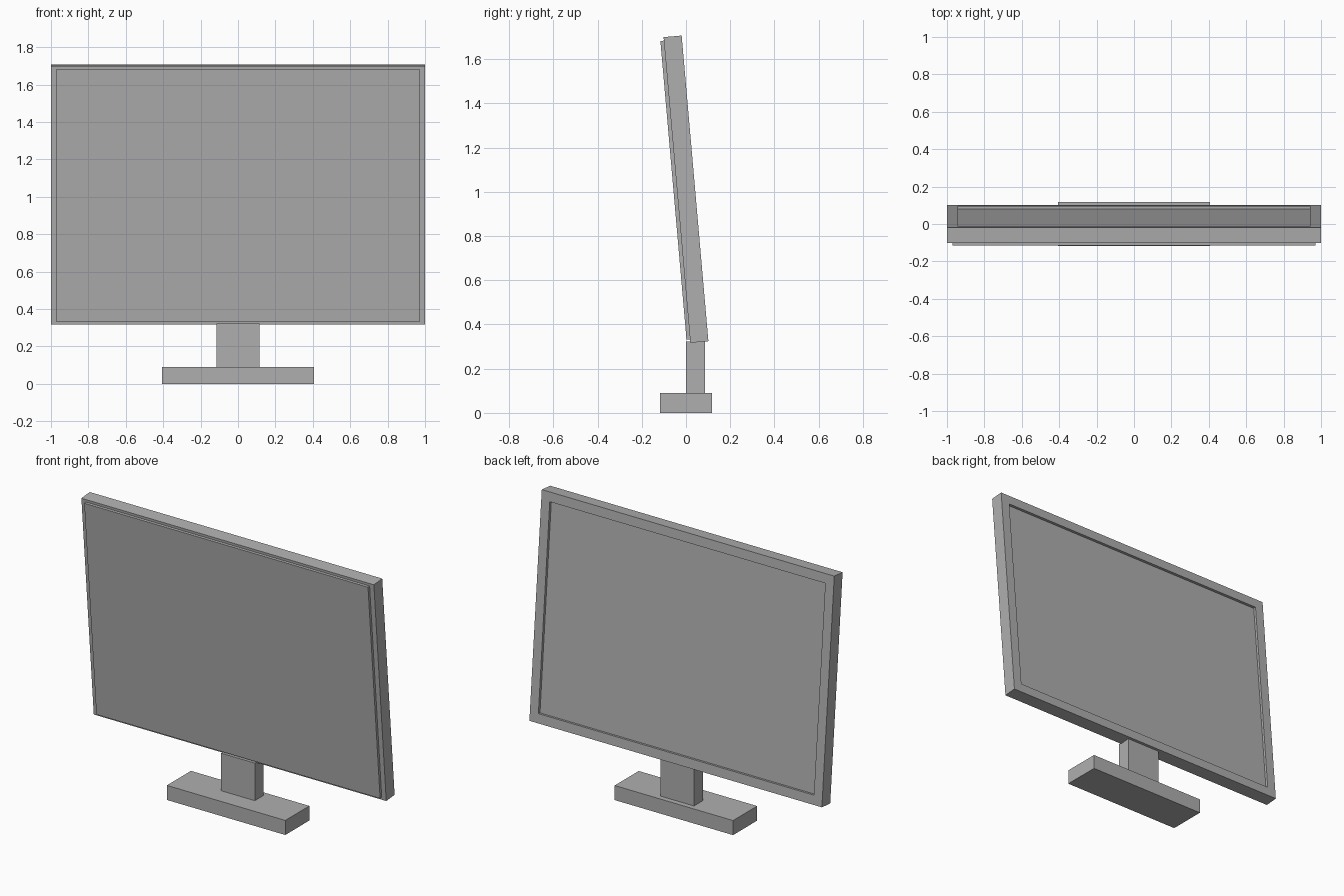
import bpy
import bmesh
import math
from mathutils import Matrix, Vector

cube = bpy.data.objects.get("Cube")
if cube:
    bpy.data.objects.remove(cube, do_unlink=True)

GREY = (0.43, 0.43, 0.43, 1)
mat = bpy.data.materials.new("plain grey")
mat.use_nodes = True
mat.diffuse_color = GREY
mat.node_tree.nodes["Principled BSDF"].inputs["Base Color"].default_value = GREY

# Panel size, lean and centre
WIDTH, DEPTH, HEIGHT = 2.0, 0.082, 1.388
LEAN = Matrix.Translation((0, 0, 1.012)) @ Matrix.Rotation(math.radians(5), 4, "X")


def box(name, size, center, matrix=Matrix(), recess=None):
    """Box with an optional (margin, depth) recess in its back face."""
    bm = bmesh.new()
    bmesh.ops.create_cube(bm, size=1)
    bmesh.ops.scale(bm, vec=size, verts=bm.verts)
    bmesh.ops.translate(bm, vec=center, verts=bm.verts)
    if recess:
        margin, depth = recess
        bm.normal_update()
        back = max(bm.faces, key=lambda f: f.normal.y)
        bmesh.ops.inset_region(bm, faces=[back], thickness=margin)
        # Second ring with no width becomes the recess wall
        wall = bmesh.ops.extrude_discrete_faces(bm, faces=[back])["faces"]
        bmesh.ops.translate(bm, vec=Vector((0, -depth, 0)), verts=wall[0].verts)
    mesh = bpy.data.meshes.new(name)
    bm.to_mesh(mesh)
    bm.free()
    mesh.materials.append(mat)
    obj = bpy.data.objects.new(name, mesh)
    obj.matrix_world = matrix
    bpy.context.collection.objects.link(obj)
    return obj


# Stand
box("base", (0.81, 0.235, 0.09), (0, 0.001, 0.045))
box("neck", (0.23, 0.086, 0.232), (0, 0.043, 0.206))

# Leaning panel with recessed back, and the raised screen plate on its front
box("display_housing", (WIDTH, DEPTH, HEIGHT), (0, 0, 0), LEAN, recess=(0.082, 0.016))
box("screen", (1.94, 0.016, 1.356), (0, -DEPTH / 2 - 0.008, 0), LEAN)
